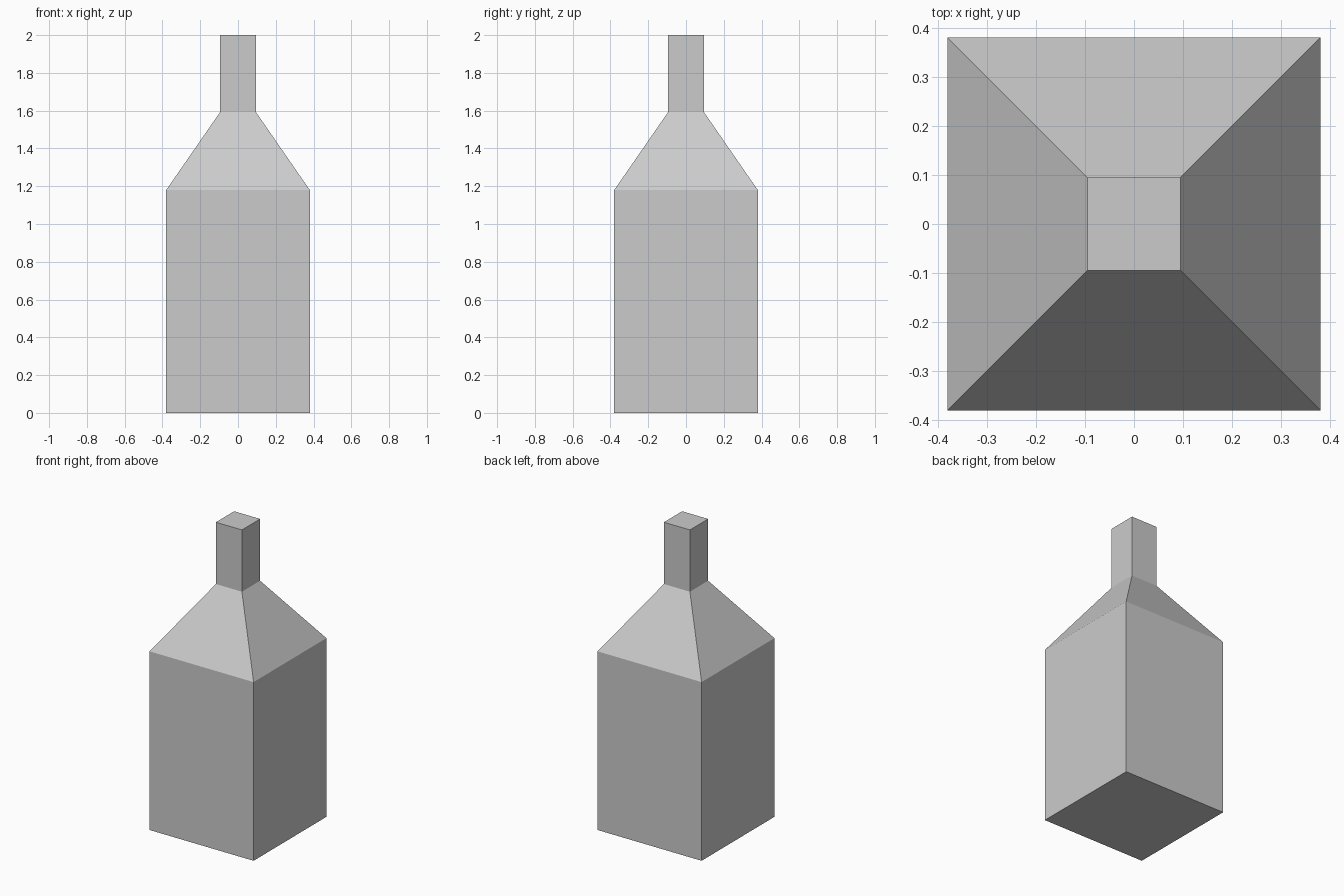
import bpy
import bmesh

if "Cube" in bpy.data.objects:
    bpy.data.objects.remove(bpy.data.objects["Cube"])

# Square cross-sections from base to mouth: (half width, height)
PROFILE = [(0.38, 0.0), (0.38, 1.18), (0.095, 1.592), (0.095, 2.0)]


def square_bottle(name, profile):
    bm = bmesh.new()
    rings = [[bm.verts.new((sx * r, sy * r, z))
              for sx, sy in ((-1, -1), (1, -1), (1, 1), (-1, 1))]
             for r, z in profile]
    # Body, sloped shoulder and neck walls
    for low, high in zip(rings, rings[1:]):
        for i in range(4):
            j = (i + 1) % 4
            bm.faces.new((low[i], low[j], high[j], high[i]))
    # Base and flat top
    bm.faces.new(rings[0][::-1])
    bm.faces.new(rings[-1])
    mesh = bpy.data.meshes.new(name)
    bm.to_mesh(mesh)
    bm.free()
    obj = bpy.data.objects.new(name, mesh)
    bpy.context.collection.objects.link(obj)
    return obj


square_bottle("bottle", PROFILE)
